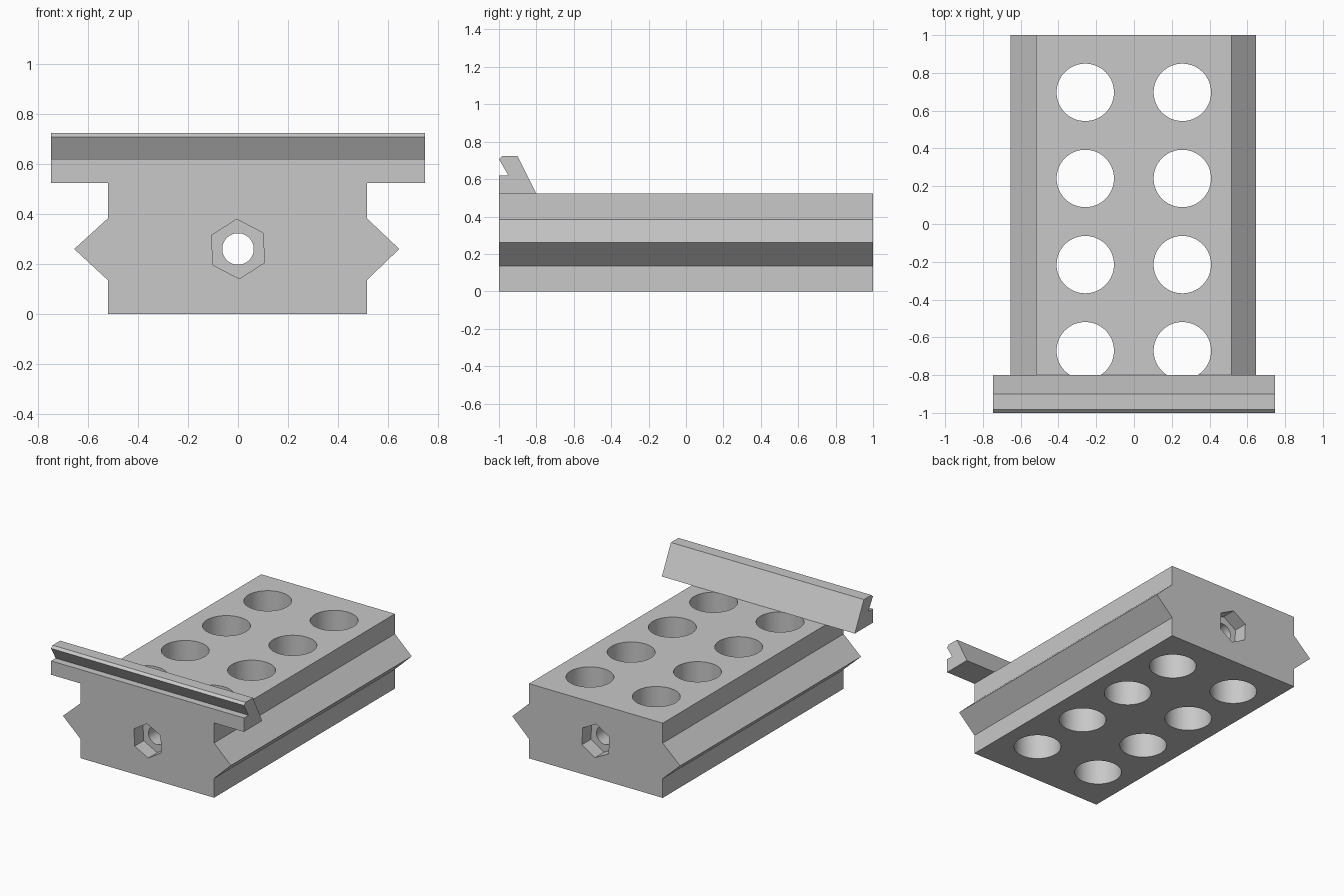
import bpy, bmesh, math

if "Cube" in bpy.data.objects:
    bpy.data.objects.remove(bpy.data.objects["Cube"])

grey = bpy.data.materials.new("light_grey")
grey.diffuse_color = (0.58, 0.58, 0.58, 1)
grey.use_nodes = True
grey.node_tree.nodes["Principled BSDF"].inputs["Base Color"].default_value = grey.diffuse_color


def extrude_profile(name, points, offset):
    """Closed profile of 3D points, extruded along offset."""
    bm = bmesh.new()
    face = bm.faces.new([bm.verts.new(p) for p in points])
    out = bmesh.ops.extrude_face_region(bm, geom=[face])
    verts = [v for v in out["geom"] if isinstance(v, bmesh.types.BMVert)]
    bmesh.ops.translate(bm, verts=verts, vec=offset)
    bmesh.ops.recalc_face_normals(bm, faces=bm.faces)
    mesh = bpy.data.meshes.new(name)
    bm.to_mesh(mesh)
    bm.free()
    mesh.materials.append(grey)
    obj = bpy.data.objects.new(name, mesh)
    bpy.context.collection.objects.link(obj)
    return obj


def cut(target, sides, radius, depth, location, rotation=(0, 0, 0)):
    """Subtract a cylinder from the target."""
    bpy.ops.mesh.primitive_cylinder_add(vertices=sides, radius=radius, depth=depth,
                                        location=location, rotation=rotation)
    cutter = bpy.context.object
    cutter.hide_render = True
    cutter.data.materials.append(grey)
    mod = target.modifiers.new("cut", 'BOOLEAN')
    mod.operation = 'DIFFERENCE'
    mod.solver = 'EXACT'
    mod.object = cutter
    bpy.context.view_layer.objects.active = target
    bpy.ops.object.modifier_apply(modifier=mod.name)
    bpy.data.objects.remove(cutter, do_unlink=True)


# Block with a pointed rail along each side
L, R, TOP, MID = -0.52, 0.515, 0.523, 0.26
body_profile = [(L, 0), (R, 0), (R, 0.135), (0.645, MID), (R, 0.383), (R, TOP),
                (L, TOP), (L, 0.383), (-0.655, MID), (L, 0.135)]
body = extrude_profile("body", [(x, -1, z) for x, z in body_profile], (0, 2, 0))

# Two rows of vertical through holes
for x in (-0.258, 0.256):
    for i in range(4):
        cut(body, 64, 0.152, 2, (x, 0.697 - 0.456 * i, MID))

# Lengthwise bore with a hexagonal pocket at each end
cut(body, 48, 0.063, 3, (0, 0, MID), (math.pi / 2, 0, 0))
for y in (-1, 1):
    cut(body, 6, 0.119, 0.2, (0, y, MID), (math.pi / 2, math.radians(-2.5), 0))

# Hooked lip across the front
lip_profile = [(-1, TOP), (-0.8, TOP), (-0.9, 0.723), (-0.983, 0.723),
               (-1, 0.707), (-0.95, 0.62), (-1, 0.62)]
lip = extrude_profile("front_lip", [(-0.747, y, z) for y, z in lip_profile], (1.494, 0, 0))

# Smooth hole walls, sharp edges elsewhere
bpy.ops.object.select_all(action='DESELECT')
for obj in (body, lip):
    obj.select_set(True)
bpy.context.view_layer.objects.active = body
bpy.ops.object.shade_smooth_by_angle(angle=math.radians(20))
